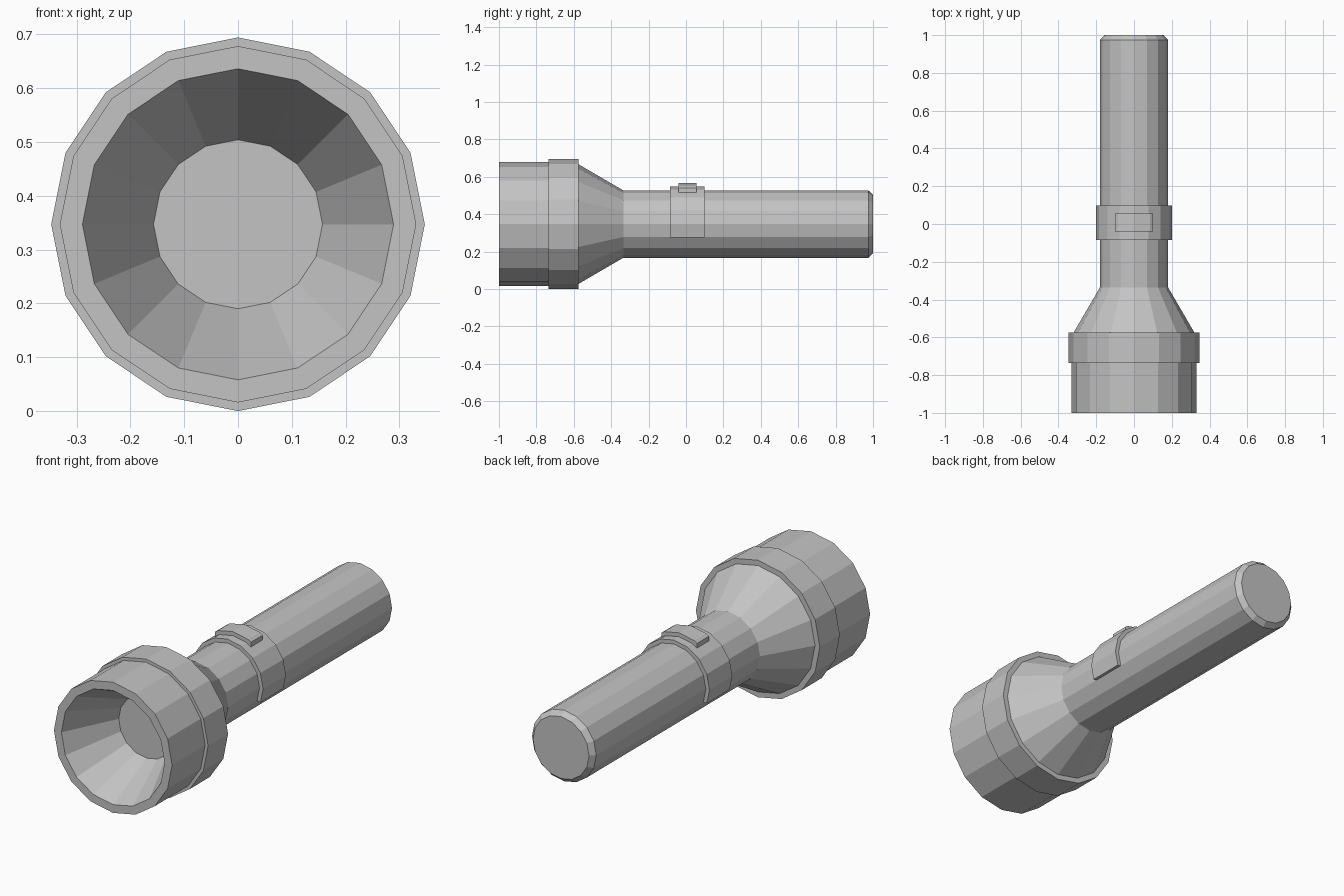
import bpy, bmesh
from math import cos, sin, pi

SIDES = 16
AXIS_Z = 0.347

default = bpy.data.objects.get("Cube")
if default:
    bpy.data.objects.remove(default, do_unlink=True)

grey = bpy.data.materials.new("plain_grey")
grey.use_nodes = True
COLOUR = (0.55, 0.55, 0.55, 1)
grey.diffuse_color = COLOUR
grey.node_tree.nodes["Principled BSDF"].inputs["Base Color"].default_value = COLOUR


def finish(name, bm):
    mesh = bpy.data.meshes.new(name)
    bm.to_mesh(mesh)
    bm.free()
    mesh.materials.append(grey)
    obj = bpy.data.objects.new(name, mesh)
    obj.location.z = AXIS_Z
    bpy.context.collection.objects.link(obj)


def lathe(name, profile, cap_start=False, cap_end=False):
    """Turn (radius, y) points around the y axis into flat facets."""
    bm = bmesh.new()
    rings = []
    for r, y in profile:
        rings.append([bm.verts.new((r * cos(2 * pi * k / SIDES), y, r * sin(2 * pi * k / SIDES)))
                      for k in range(SIDES)])
    for a, b in zip(rings, rings[1:]):
        for k in range(SIDES):
            n = (k + 1) % SIDES
            bm.faces.new((a[k], b[k], b[n], a[n]))
    if cap_start:
        bm.faces.new(rings[0])
    if cap_end:
        bm.faces.new(rings[-1][::-1])
    finish(name, bm)


def curved_plate(name, inner, outer, y0, y1):
    """Extrude the band between two (x, z) paths along y."""
    bm = bmesh.new()
    rows = [[bm.verts.new((x, y, z)) for x, z in path]
            for path, y in ((inner, y0), (outer, y0), (outer, y1), (inner, y1))]
    for i in range(4):
        a, b = rows[i], rows[(i + 1) % 4]
        for k in range(len(inner) - 1):
            bm.faces.new((a[k], b[k], b[k + 1], a[k + 1]))
    for k in (0, -1):
        bm.faces.new([row[k] for row in rows])
    bmesh.ops.recalc_face_normals(bm, faces=bm.faces)
    finish(name, bm)


def arc(r, first, last):
    return [(r * cos(2 * pi * k / SIDES), r * sin(2 * pi * k / SIDES))
            for k in range(first, last + 1)]


# Head with hollow reflector, collar, tapering neck and handle
lathe("head", [(0.157, -0.73), (0.289, -1), (0.331, -1), (0.331, -0.735)], cap_start=True)
lathe("collar", [(0.331, -0.735), (0.347, -0.735), (0.347, -0.575), (0.32, -0.575)])
lathe("neck", [(0.32, -0.575), (0.18, -0.335)])
lathe("handle", [(0.18, -0.335), (0.18, 0.975), (0.157, 1)], cap_end=True)

# Sleeve wrapped over the upper part of the handle, with level lower ends
sleeve_outer = [(x, max(z, -0.072)) for x, z in arc(0.2, -1, 9)]
curved_plate("switch_sleeve", arc(0.18, -1, 9), sleeve_outer, -0.085, 0.098)


# Switch following the sleeve's facets, cut off straight at both sides
def switch_path(r):
    right, mid, left = arc(r, 3, 5)
    drop = (0.1 - right[0]) * cos(3 * pi / 16) ** -1 * sin(3 * pi / 16)
    end = right[1] - drop
    return [(0.1, end), right, mid, left, (-0.1, end)]


curved_plate("switch", switch_path(0.2), switch_path(0.22), -0.04, 0.055)
